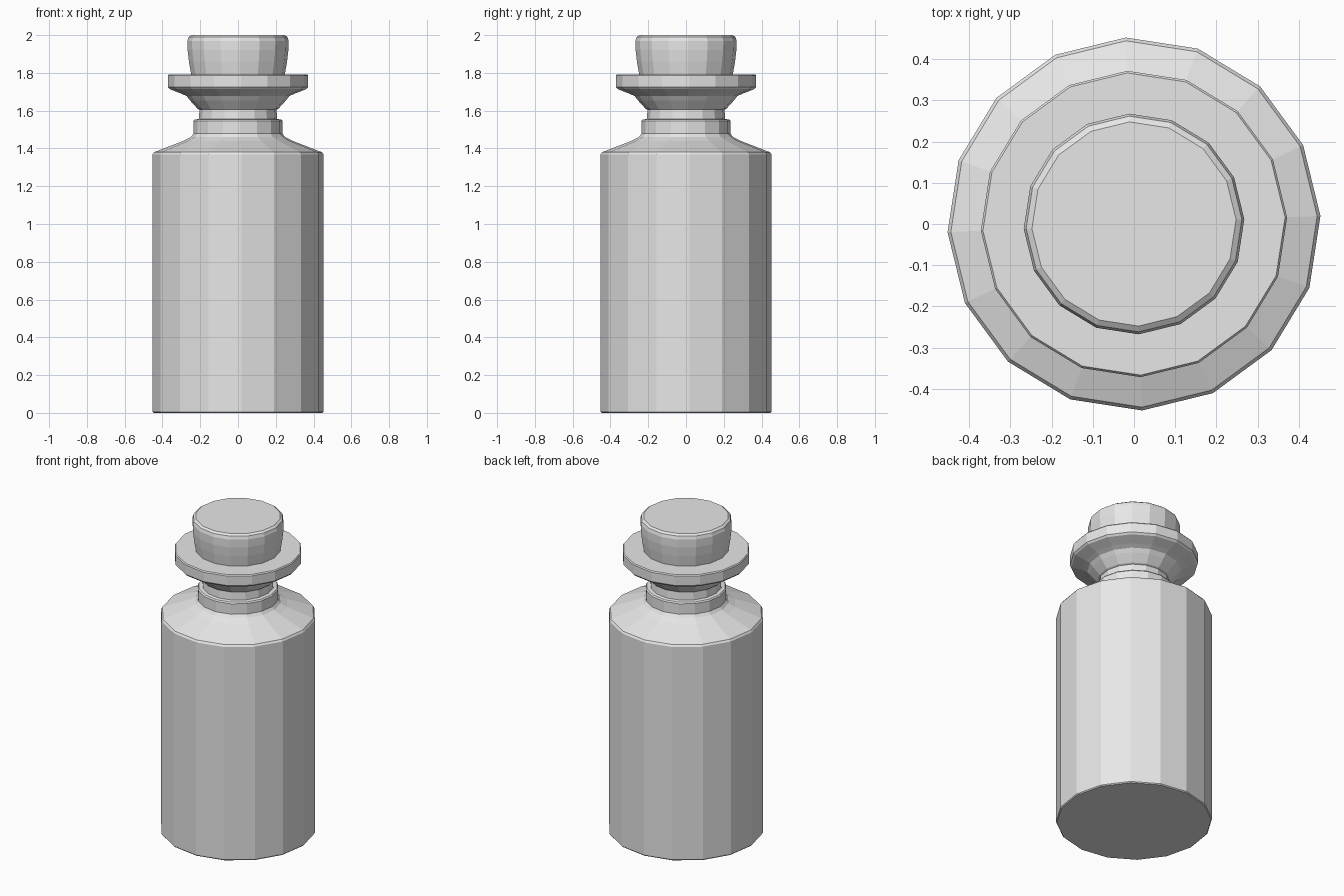
import bpy
import bmesh
import math

SIDES = 16
TURN = math.radians(2.5)

default = bpy.data.objects.get("Cube")
if default:
    bpy.data.objects.remove(default, do_unlink=True)

# One plain grey for the whole model
grey = bpy.data.materials.new("light_grey")
grey.use_nodes = True
grey.diffuse_color = (0.8, 0.8, 0.8, 1)
grey.node_tree.nodes["Principled BSDF"].inputs["Base Color"].default_value = (0.8, 0.8, 0.8, 1)


def lathe(name, profile):
    """Turn a (radius, height) profile into a closed, flat-faced solid."""
    bm = bmesh.new()
    rings = []
    for radius, height in profile:
        ring = []
        for i in range(SIDES):
            a = TURN + math.tau * i / SIDES
            ring.append(bm.verts.new((radius * math.cos(a), radius * math.sin(a), height)))
        rings.append(ring)
    for low, high in zip(rings, rings[1:]):
        for i in range(SIDES):
            j = (i + 1) % SIDES
            bm.faces.new((low[i], low[j], high[j], high[i]))
    bm.faces.new(rings[0][::-1])
    bm.faces.new(rings[-1])
    bmesh.ops.recalc_face_normals(bm, faces=bm.faces)
    mesh = bpy.data.meshes.new(name)
    bm.to_mesh(mesh)
    bm.free()
    mesh.materials.append(grey)
    obj = bpy.data.objects.new(name, mesh)
    bpy.context.collection.objects.link(obj)
    return obj


# Bottle: body, shoulder, collar, neck, flared lip and bore
body = [(0.448, 0), (0.453, 0.006), (0.453, 1.368), (0.445, 1.38)]
shoulder = [(0.29, 1.44), (0.25, 1.46), (0.236, 1.478)]
collar = [(0.236, 1.545), (0.23, 1.553), (0.208, 1.556)]
neck = [(0.204, 1.605), (0.214, 1.61)]
lip = [(0.255, 1.655), (0.272, 1.677), (0.3, 1.69), (0.362, 1.714),
       (0.372, 1.725), (0.372, 1.785), (0.367, 1.792)]
bore = [(0.24, 1.792), (0.175, 1.61)]
lathe("bottle", body + shoulder + collar + neck + lip + bore)

# Stopper: tapered plug with a rounded top edge
lathe("stopper", [(0.165, 1.63), (0.248, 1.79), (0.26, 1.86), (0.267, 1.92),
                  (0.268, 1.97), (0.262, 1.99), (0.248, 2.0)])
